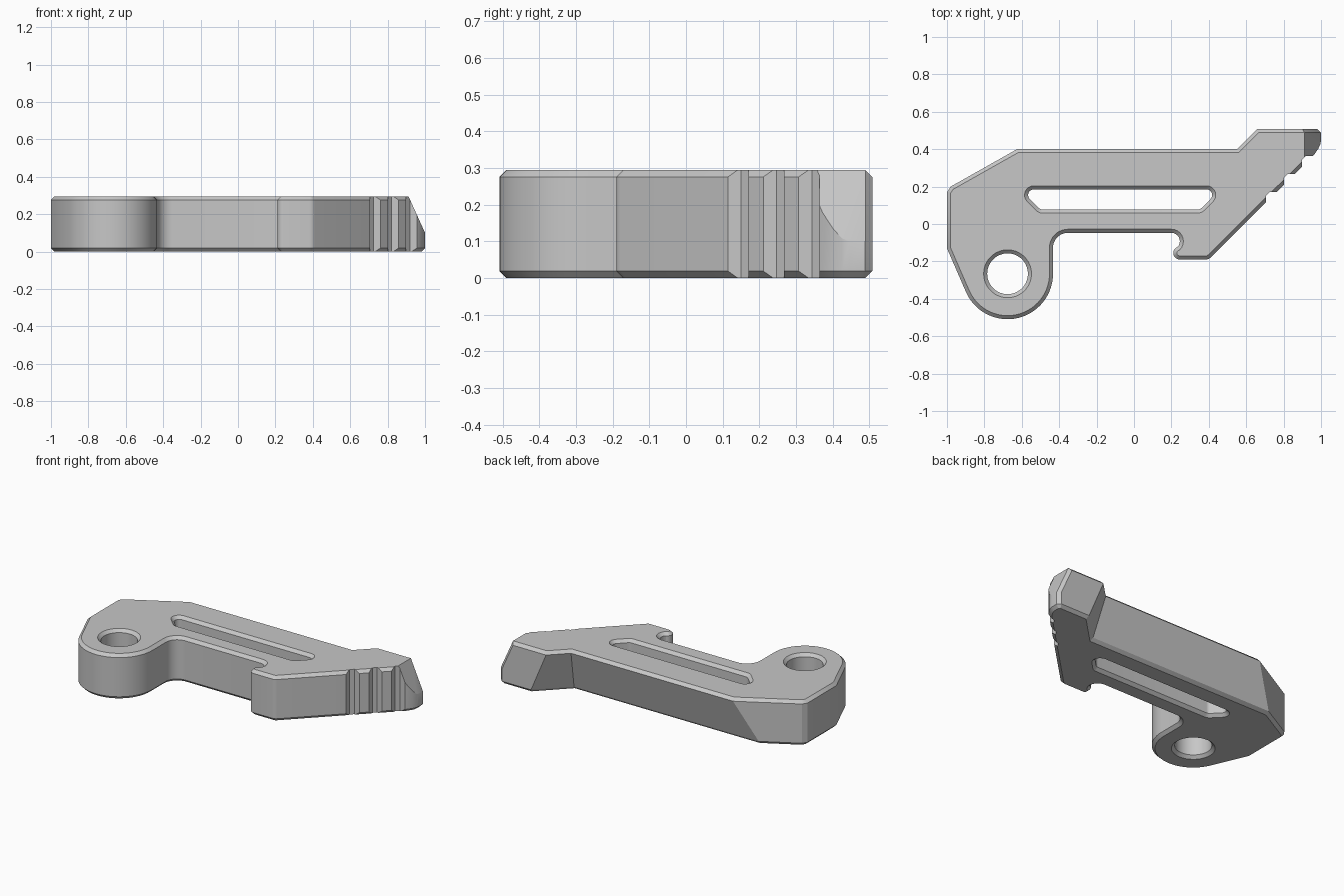
import bpy
import bmesh
from math import cos, sin, radians
from mathutils import Vector

HEIGHT = 0.295
CHAMFER = 0.019
DRAFT = 0.077  # how far the back wall leans in at the bottom

cube = bpy.data.objects.get("Cube")
if cube:
    bpy.data.objects.remove(cube, do_unlink=True)


def arc(cx, cy, radius, start, end, steps):
    """Points on an arc, angles in degrees."""
    angles = [radians(start + (end - start) * i / steps) for i in range(steps + 1)]
    return [(cx + radius * cos(a), cy + radius * sin(a)) for a in angles]


def inset(points, distance):
    """Move a closed path to its left, with mitred corners."""
    result = []
    for i, point in enumerate(points):
        p = Vector(point)
        d1 = (p - Vector(points[i - 1])).normalized()
        d2 = (Vector(points[(i + 1) % len(points)]) - p).normalized()
        n1, n2 = Vector((-d1.y, d1.x)), Vector((-d2.y, d2.x))
        result.append(p + (n1 + n2) * distance / (1 + n1.dot(n2)))
    return result


def add_wall(bm, low_path, high_path):
    """Chamfered wall between two paths; returns its bottom and top rim edges."""
    levels = [(inset(low_path, CHAMFER), 0), (low_path, CHAMFER),
              (high_path, HEIGHT - CHAMFER), (inset(high_path, CHAMFER), HEIGHT)]
    rings = [[bm.verts.new((p[0], p[1], z)) for p in path] for path, z in levels]
    count = len(low_path)
    for low, high in zip(rings, rings[1:]):
        for i in range(count):
            j = (i + 1) % count
            bm.faces.new((low[i], low[j], high[j], high[i]))
    return [[bm.edges.get((ring[i], ring[(i + 1) % count])) for i in range(count)]
            for ring in (rings[0], rings[-1])]


def plane_cut(bm, point, normal):
    """Remove everything beyond a plane and close the gap."""
    bmesh.ops.bisect_plane(bm, geom=bm.verts[:] + bm.edges[:] + bm.faces[:], dist=1e-5,
                           plane_co=point, plane_no=normal, clear_outer=True)
    bmesh.ops.holes_fill(bm, edges=[e for e in bm.edges if e.is_boundary], sides=0)


def make_object(name, bm):
    bmesh.ops.recalc_face_normals(bm, faces=bm.faces)
    mesh = bpy.data.meshes.new(name)
    bm.to_mesh(mesh)
    bm.free()
    obj = bpy.data.objects.new(name, mesh)
    bpy.context.collection.objects.link(obj)
    return obj


# Outline, counter-clockwise: left end, pivot boss, underside, hook
front = [(-1.0, 0.17), (-1.0, -0.13)]
front += arc(-0.676, -0.266, 0.243, 205, 360, 28)
front += arc(-0.353, -0.127, 0.08, 180, 90, 10)
front += arc(0.2, -0.092, 0.045, 90, -45, 9)
front += arc(0.245, -0.155, 0.035, 130, 270, 9)
front += arc(0.383, -0.152, 0.038, 270, 315, 4)

# Slanted grip edge and tip
front += [(0.965, 0.373), (0.985, 0.402), (0.996, 0.425), (1.0, 0.445),
          (1.0, 0.488), (0.98, 0.508)]

# Back edge: ramp and long wall, undercut towards the bottom
back_top = [(0.66, 0.508), (0.553, 0.402), (-0.622, 0.402)]
shifts = [(DRAFT * 1.414, 0), (DRAFT * 0.414, -DRAFT), (-DRAFT * 1.73, -DRAFT)]
back_low = [(p[0] + s[0], p[1] + s[1]) for p, s in zip(back_top, shifts)]
left_corner = [(-0.98, 0.2)]

# Openings, clockwise
pivot_hole = arc(-0.676, -0.266, 0.109, 360, 10, 35)
slot = arc(0.388, 0.155, 0.03, 90, -45, 8)
slot += arc(0.34, 0.107, 0.03, -45, -90, 4)
slot += arc(-0.488, 0.107, 0.03, -90, -135, 4)
slot += arc(-0.536, 0.155, 0.03, -135, -270, 8)

# Lever body
bm = bmesh.new()
walls = [(front + back_low + left_corner, front + back_top + left_corner),
         (pivot_hole, pivot_hole), (slot, slot)]
rims = [add_wall(bm, low, high) for low, high in walls]
for side in range(2):
    edges = [e for rim in rims for e in rim[side]]
    bmesh.ops.triangle_fill(bm, edges=edges, use_beauty=True)
bmesh.ops.recalc_face_normals(bm, faces=bm.faces)

# Sloped tip and the chamfer along its back edge
slope = Vector((0.195, 0, 0.088)).normalized()
plane_cut(bm, (0.912, 0, HEIGHT), slope)
plane_cut(bm, (0.912, 0.489, HEIGHT), slope + Vector((0, 1, 0)))
lever = make_object("lever_body", bm)

# Grip notches, cut straight through the slanted edge
bm = bmesh.new()
for k in range(3):
    s = 0.097 * k
    profile = [(0.705, 0.05), (0.825, 0.17), (0.725, 0.17), (0.705, 0.15)]
    face = bm.faces.new([bm.verts.new((x + s, y + s, -0.1)) for x, y in profile])
    ext = bmesh.ops.extrude_face_region(bm, geom=[face])
    top = [v for v in ext["geom"] if isinstance(v, bmesh.types.BMVert)]
    bmesh.ops.translate(bm, verts=top, vec=(0, 0, 0.5))
cutter = make_object("notch_cutter", bm)
cutter.hide_render = True

bpy.ops.object.select_all(action="DESELECT")
lever.select_set(True)
bpy.context.view_layer.objects.active = lever
notches = lever.modifiers.new("grip_notches", "BOOLEAN")
notches.operation = "DIFFERENCE"
notches.solver = "EXACT"
notches.object = cutter
bpy.ops.object.modifier_apply(modifier=notches.name)
bpy.data.objects.remove(cutter, do_unlink=True)

# Plain grey finish
grey = bpy.data.materials.new("plain_grey")
grey.use_nodes = True
color = (0.57, 0.57, 0.57, 1)
grey.diffuse_color = color
grey.node_tree.nodes["Principled BSDF"].inputs["Base Color"].default_value = color
lever.data.materials.clear()
lever.data.materials.append(grey)
bpy.ops.object.shade_smooth_by_angle(angle=radians(25))
